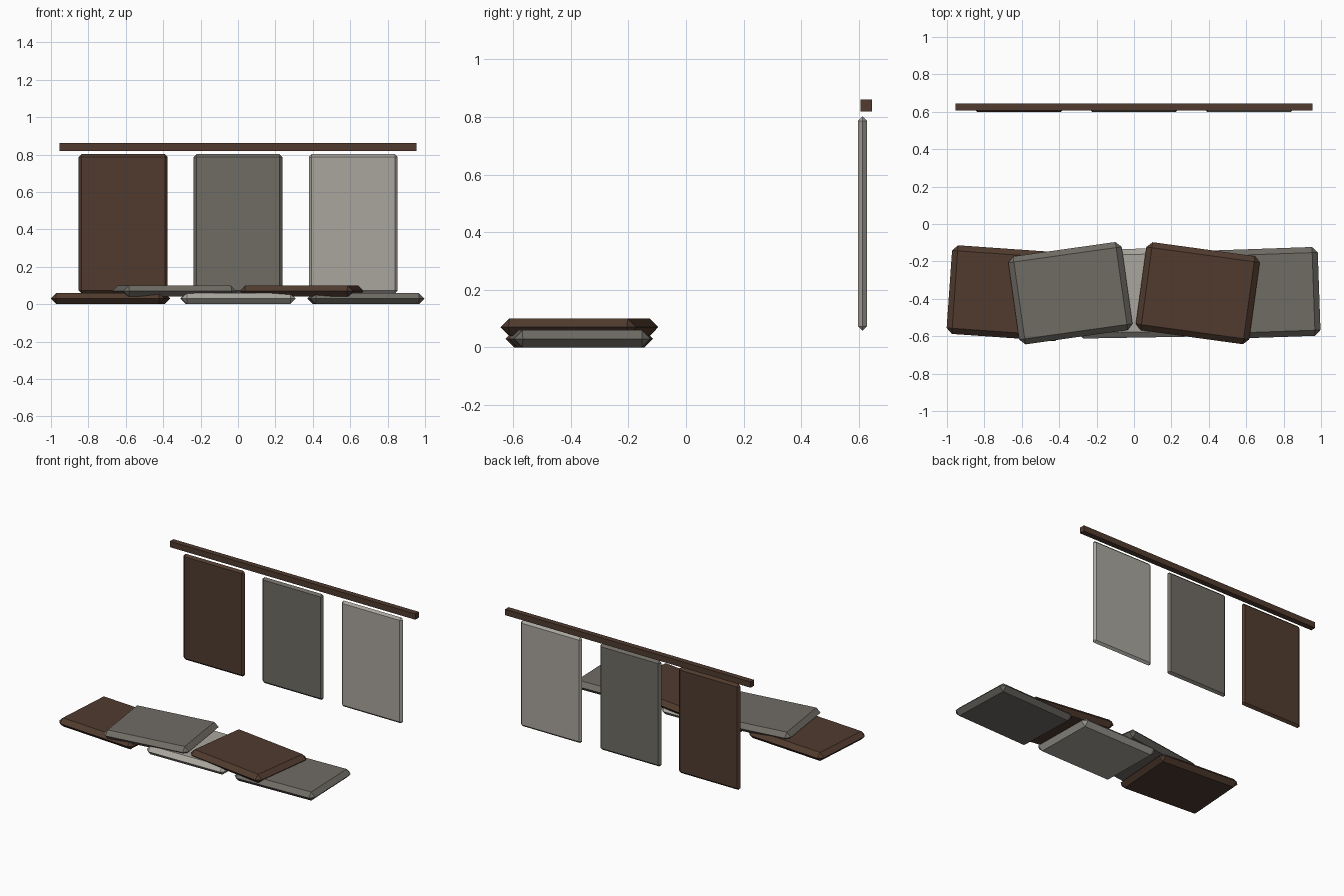
import bpy, bmesh, math
from mathutils import Matrix

if "Cube" in bpy.data.objects:
    bpy.data.objects.remove(bpy.data.objects["Cube"])


def material(name, rgb):
    m = bpy.data.materials.new(name)
    m.diffuse_color = (*rgb, 1.0)
    m.use_nodes = True
    m.node_tree.nodes["Principled BSDF"].inputs["Base Color"].default_value = m.diffuse_color
    return m


BROWN = material("dark brown", (0.082, 0.044, 0.028))
GREY = material("mid grey", (0.160, 0.150, 0.130))
PALE = material("pale grey", (0.400, 0.380, 0.345))


def slab(name, size, loc, mat, turn=0.0, bevel=0.0):
    """Box, optionally with edges bevelled to a knife edge, turned about z."""
    bm = bmesh.new()
    bmesh.ops.create_cube(bm, size=1.0, matrix=Matrix.Diagonal((*size, 1.0)))
    if bevel:
        bmesh.ops.bevel(bm, geom=bm.edges[:], offset=bevel, segments=1,
                        affect='EDGES', clamp_overlap=True)
        bmesh.ops.remove_doubles(bm, verts=bm.verts[:], dist=0.0005)
        bmesh.ops.recalc_face_normals(bm, faces=bm.faces[:])
    mesh = bpy.data.meshes.new(name)
    bm.to_mesh(mesh)
    bm.free()
    mesh.materials.append(mat)
    ob = bpy.data.objects.new(name, mesh)
    ob.location = loc
    ob.rotation_euler.z = math.radians(turn)
    bpy.context.collection.objects.link(ob)
    return ob


# Hanging rail
slab("hanging_rail", (1.91, 0.039, 0.041), (0, 0.626, 0.84), BROWN)

# Three hanging panels under the rail
for name, x, mat in (("left", -0.614, BROWN), ("middle", 0, GREY), ("right", 0.616, PALE)):
    slab("hanging_panel_" + name, (0.475, 0.03, 0.744), (x, 0.613, 0.43), mat, bevel=0.015)

# Pile of overlapping slabs on the ground: x, centre height, turn, colour
pile = (
    ("lower_left", -0.682, 0.03, -4, BROWN),
    ("lower_middle", 0, 0.03, 1, PALE),
    ("lower_right", 0.684, 0.03, 2, GREY),
    ("upper_left", -0.34, 0.07, 8, GREY),
    ("upper_right", 0.341, 0.07, -7.8, BROWN),
)
for name, x, z, turn, mat in pile:
    slab("ground_slab_" + name, (0.612, 0.475, 0.06), (x, -0.37, z), mat, turn, bevel=0.03)
